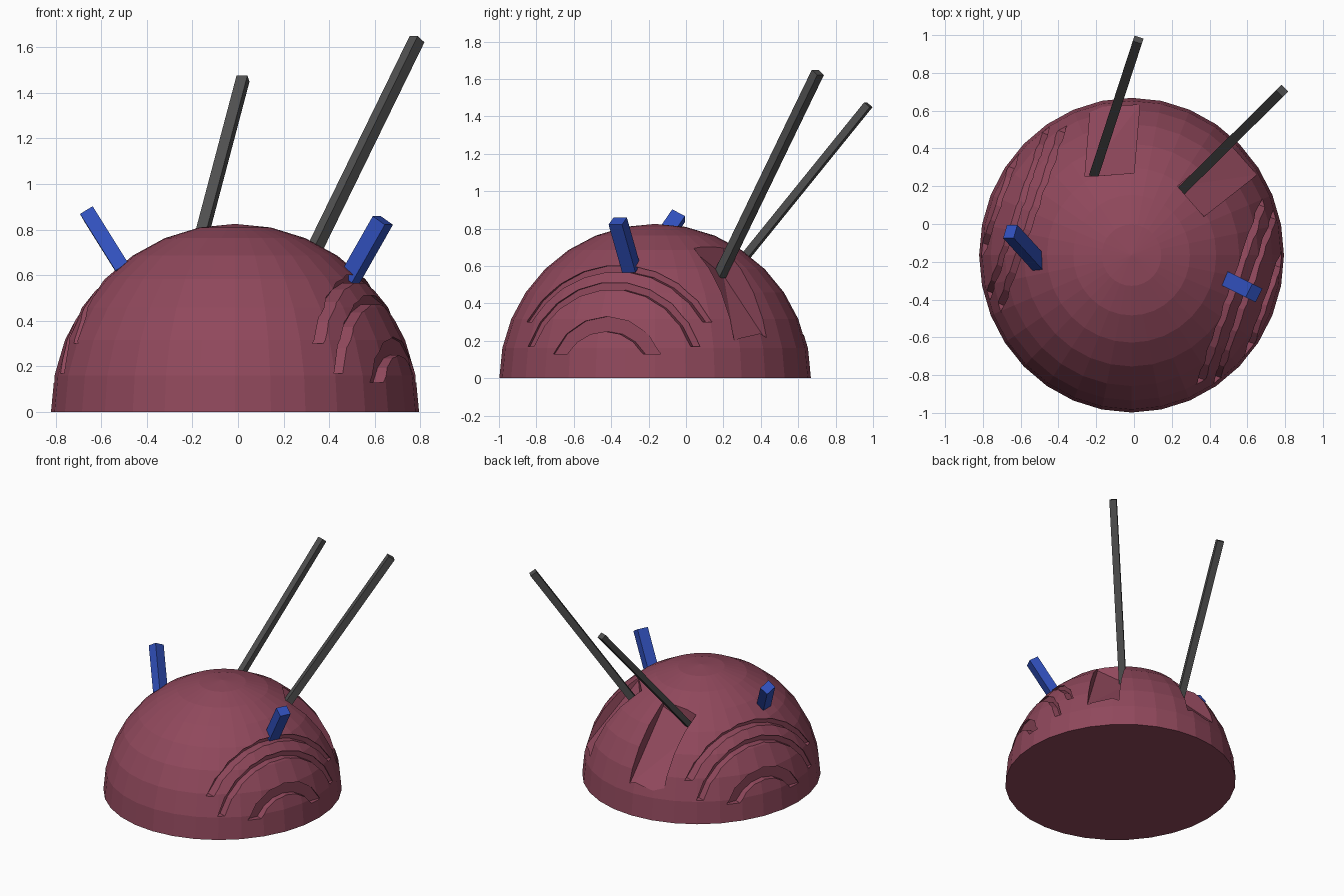
import bpy, bmesh, math
from mathutils import Vector, Matrix

if "Cube" in bpy.data.objects:
    bpy.data.objects.remove(bpy.data.objects["Cube"])

CENTRE = Vector((-0.013, -0.165, 0))


def material(name, rgb):
    m = bpy.data.materials.new(name)
    m.diffuse_color = (*rgb, 1)
    m.use_nodes = True
    m.node_tree.nodes["Principled BSDF"].inputs["Base Color"].default_value = m.diffuse_color
    return m


def add_object(name, bm, mat=None):
    bmesh.ops.recalc_face_normals(bm, faces=bm.faces)
    me = bpy.data.meshes.new(name)
    bm.to_mesh(me)
    bm.free()
    ob = bpy.data.objects.new(name, me)
    bpy.context.collection.objects.link(ob)
    if mat:
        me.materials.append(mat)
    return ob


def bar(name, start, end, width, depth, mat, roll=0):
    """Square bar between two points."""
    a, b = Vector(start), Vector(end)
    d = b - a
    rot = d.to_track_quat('Z', 'Y').to_matrix().to_4x4() @ Matrix.Rotation(math.radians(roll), 4, 'Z')
    bm = bmesh.new()
    bmesh.ops.create_cube(bm, size=1, matrix=Matrix.Translation((a + b) / 2) @ rot
                          @ Matrix.Diagonal((width, depth, d.length, 1)))
    return add_object(name, bm, mat)


def prism(name, lower, upper):
    """Solid between two matching loops of points."""
    bm = bmesh.new()
    lo = [bm.verts.new(p) for p in lower]
    hi = [bm.verts.new(p) for p in upper]
    n = len(lo)
    bm.faces.new(lo)
    bm.faces.new(hi)
    for i in range(n):
        j = (i + 1) % n
        bm.faces.new((lo[i], lo[j], hi[j], hi[i]))
    bmesh.ops.triangulate(bm, faces=[f for f in bm.faces if len(f.verts) == 4])
    ob = add_object(name, bm)
    ob.hide_render = True
    return ob


def arc_cutter(r_in, r_out, z_end, steps, side):
    """Arched band pushed into the side of the dome."""
    n = Vector((0.937, -0.348, 0)) * side
    t = Vector((0.348, 0.937, 0)) * side
    loop = []
    for r, flip in ((r_out, False), (r_in, True)):
        a0 = math.asin(z_end / r)
        arc = [a0 + (math.pi - 2 * a0) * i / steps for i in range(steps + 1)]
        if flip:
            arc.reverse()
        loop += [CENTRE + t * r * math.cos(a) + Vector((0, 0, r * math.sin(a))) for a in arc]
    floor = math.sqrt(0.815 ** 2 - r_out ** 2) - 0.02
    return prism("arc_cutter", [p + n * floor for p in loop], [p + n * 1.1 for p in loop])


red = material("dome_red", (0.28, 0.065, 0.107))
blue = material("lamp_blue", (0.03, 0.08, 0.50))
dark = material("rod_grey", (0.08, 0.08, 0.08))

# Dome: half a low-poly ellipsoid
bm = bmesh.new()
bmesh.ops.create_uvsphere(bm, u_segments=32, v_segments=16, radius=1,
                          matrix=Matrix.Translation(CENTRE) @ Matrix.Diagonal((0.807, 0.833, 0.825, 1)))
bmesh.ops.bisect_plane(bm, geom=bm.verts[:] + bm.edges[:] + bm.faces[:], dist=1e-4,
                       plane_co=(0, 0, 0), plane_no=(0, 0, -1), clear_outer=True)
bmesh.ops.holes_fill(bm, edges=[e for e in bm.edges if e.is_boundary], sides=0)
dome = add_object("dome", bm, red)

# Arched grooves on both sides
cutters = []
for side in (1, -1):
    for r_in, r_out, z_end, steps in ((0.57, 0.605, 0.30, 9), (0.475, 0.515, 0.17, 9), (0.25, 0.33, 0.13, 6)):
        cutters.append(arc_cutter(r_in, r_out, z_end, steps, side))

# Sloping recesses at the feet of the rods
for floor in (
    [(0.37, 0.04, 0.68), (0.23, 0.20, 0.55), (0.50, 0.43, 0.20), (0.65, 0.26, 0.20)],
    [(0.0, 0.27, 0.67), (-0.26, 0.25, 0.55), (-0.23, 0.62, 0.21), (0.03, 0.63, 0.21)],
):
    cutters.append(prism("recess_cutter", floor, [(x, y, 1.2) for x, y, z in floor]))

bpy.context.view_layer.objects.active = dome
for c in cutters:
    mod = dome.modifiers.new("cut", 'BOOLEAN')
    mod.operation = 'DIFFERENCE'
    mod.solver = 'EXACT'
    mod.object = c
    bpy.ops.object.modifier_apply(modifier=mod.name)
    bpy.data.objects.remove(c)

# Long rods
bar("rod_right", (0.255, 0.18, 0.55), (0.785, 0.705, 1.635), 0.05, 0.05, dark)
bar("rod_back", (-0.21, 0.265, 0.585), (0.022, 0.975, 1.462), 0.05, 0.04, dark)

# Short blue lamps
bar("lamp_right", (0.49, -0.293, 0.585), (0.635, -0.365, 0.84), 0.08, 0.07, blue)
bar("lamp_left", (-0.50, -0.21, 0.62), (-0.655, -0.04, 0.868), 0.08, 0.065, blue, 40)
